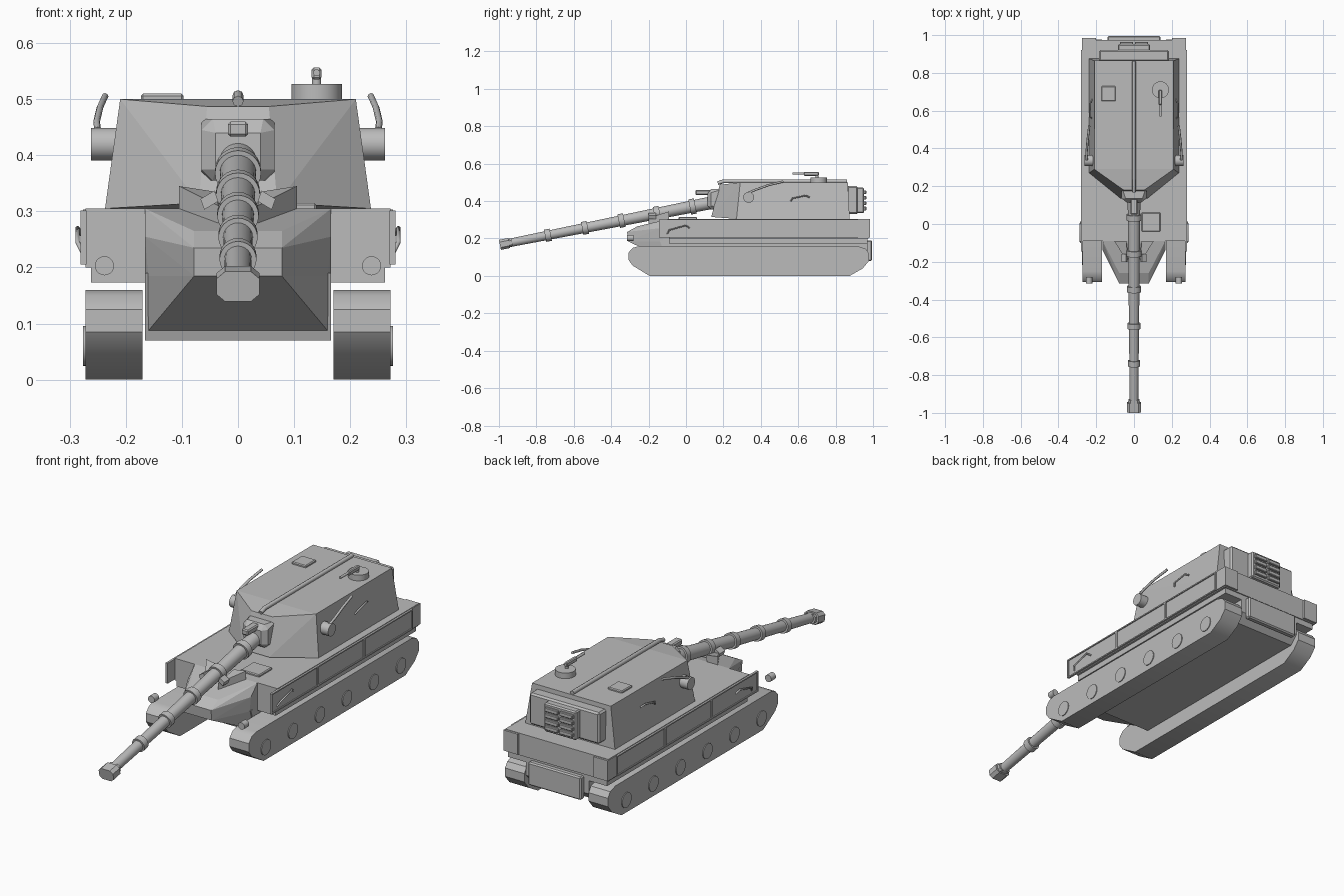
import bpy, bmesh, math
from mathutils import Vector

cube = bpy.data.objects.get("Cube")
if cube:
    bpy.data.objects.remove(cube, do_unlink=True)

grey = bpy.data.materials.new("plain_grey")
grey.use_nodes = True
GREY = (0.5, 0.5, 0.5, 1)
grey.diffuse_color = GREY
grey.node_tree.nodes["Principled BSDF"].inputs["Base Color"].default_value = GREY


def finish(name, bm, smooth=False, bevel=0):
    bmesh.ops.recalc_face_normals(bm, faces=bm.faces)
    me = bpy.data.meshes.new(name)
    bm.to_mesh(me)
    bm.free()
    me.materials.append(grey)
    ob = bpy.data.objects.new(name, me)
    bpy.context.collection.objects.link(ob)
    if bevel:
        mod = ob.modifiers.new("bevel", "BEVEL")
        mod.width, mod.segments = bevel, 1
    if smooth:
        bpy.ops.object.select_all(action="DESELECT")
        ob.select_set(True)
        bpy.context.view_layer.objects.active = ob
        bpy.ops.object.shade_smooth_by_angle(angle=math.radians(35))
    return ob


def box(name, x, y, z, bevel=0):
    """Box from (min, max) ranges."""
    return hull(name, [(a, b, c) for a in x for b in y for c in z], bevel)


def hull(name, points, bevel=0):
    """Convex solid around the points."""
    bm = bmesh.new()
    for p in points:
        bm.verts.new(p)
    bmesh.ops.convex_hull(bm, input=bm.verts)
    bmesh.ops.dissolve_limit(bm, angle_limit=0.01, verts=bm.verts, edges=bm.edges)
    return finish(name, bm, bevel=bevel)


def sym(points):
    """Points plus their mirror images across x = 0."""
    return points + [(-x, y, z) for x, y, z in points]


def rod(name, a, b, r1, r2=None, sides=20):
    """Cylinder or cone between two points."""
    a, b = Vector(a), Vector(b)
    d = b - a
    bm = bmesh.new()
    bmesh.ops.create_cone(bm, cap_ends=True, segments=sides, radius1=r1,
                          radius2=r1 if r2 is None else r2, depth=d.length)
    bmesh.ops.rotate(bm, verts=bm.verts, matrix=d.to_track_quat("Z", "Y").to_matrix())
    bmesh.ops.translate(bm, verts=bm.verts, vec=(a + b) / 2)
    return finish(name, bm, smooth=True)


def side_profile(name, points, x0, x1, smooth=False):
    """Extrude a (y, z) outline along x."""
    bm = bmesh.new()
    face = bm.faces.new([bm.verts.new((x0, y, z)) for y, z in points])
    ext = bmesh.ops.extrude_face_region(bm, geom=[face])
    verts = [g for g in ext["geom"] if isinstance(g, bmesh.types.BMVert)]
    bmesh.ops.translate(bm, verts=verts, vec=(x1 - x0, 0, 0))
    return finish(name, bm, smooth=smooth)


def wire(name, points, radius):
    """Bent round bar through the points, made into a mesh."""
    cu = bpy.data.curves.new(name, "CURVE")
    cu.dimensions, cu.bevel_depth, cu.bevel_resolution = "3D", radius, 2
    cu.use_fill_caps = True
    sp = cu.splines.new("POLY")
    sp.points.add(len(points) - 1)
    for p, co in zip(sp.points, points):
        p.co = (*co, 1)
    cu.materials.append(grey)
    ob = bpy.data.objects.new(name, cu)
    bpy.context.collection.objects.link(ob)
    return ob


# Hull
side_profile("lower_hull", [(-0.1, 0.07), (0.93, 0.07), (0.97, 0.11), (0.97, 0.19), (-0.14, 0.19)],
             -0.166, 0.166)
box("upper_hull", (-0.272, 0.272), (-0.09, 0.975), (0.2, 0.305))
box("sponson_floor", (-0.262, 0.262), (-0.09, 0.97), (0.173, 0.2))
hull("nose", sym([(0.166, -0.09, 0.305), (0.166, -0.09, 0.08), (0.166, -0.14, 0.255),
                  (0.16, -0.14, 0.185), (0.078, -0.26, 0.265),
                  (0.078, -0.315, 0.235), (0.078, -0.31, 0.185)]))
box("rear_plate", (-0.14, 0.14), (0.965, 0.995), (0.08, 0.19), 0.006)
box("driver_hatch", (0.04, 0.14), (-0.04, 0.06), (0.3, 0.315), 0.004)

# Tracks, skirts, lamps on both sides
track = [(-0.195, 0), (0.875, 0), (0.945, 0.04), (0.978, 0.08), (0.978, 0.12), (0.96, 0.145), (0.92, 0.158),
         (-0.25, 0.16), (-0.285, 0.15), (-0.307, 0.125), (-0.307, 0.085), (-0.285, 0.055)]
for s, side in ((1, "left"), (-1, "right")):
    side_profile(f"track_{side}", track, s * 0.17, s * 0.272, smooth=True)
    for i in range(6):
        y = -0.18 + i * 0.204
        rod(f"road_wheel_{side}_{i + 1}", (s * 0.26, y, 0.06), (s * 0.276, y, 0.06), 0.036)

    # Framed skirt panels
    edges = [-0.145, 0.205, 0.555, 0.92]
    for i, (a, b) in enumerate(zip(edges, edges[1:])):
        tag = f"{side}_{i + 1}"
        box(f"skirt_panel_{tag}", (s * 0.27, s * 0.276), (a, b), (0.205, 0.302))
        for n, z in enumerate((0.205, 0.296)):
            box(f"skirt_rail_{tag}_{n}", (s * 0.275, s * 0.281), (a, b), (z, z + 0.006))
        for n, y in enumerate((a, b - 0.006)):
            box(f"skirt_post_{tag}_{n}", (s * 0.275, s * 0.281), (y, y + 0.006), (0.205, 0.302))
    box(f"rear_fender_{side}", (s * 0.2, s * 0.276), (0.92, 0.985), (0.205, 0.303))
    wire(f"skirt_handle_{side}", [(s * 0.276, -0.1, 0.225), (s * 0.286, -0.09, 0.245),
                                  (s * 0.286, 0.0, 0.27), (s * 0.276, 0.02, 0.255)], 0.004)
    rod(f"headlamp_{side}", (s * 0.238, -0.315, 0.203), (s * 0.238, -0.28, 0.203), 0.017)

    # Travel lock arms
    hull(f"lock_arm_{side}", [(s * x, y, z) for x, y, z in (
        (0.035, -0.2, 0.27), (0.035, -0.2, 0.31), (0.105, -0.09, 0.3), (0.105, -0.09, 0.345),
        (0.05, -0.09, 0.3), (0.04, -0.09, 0.335), (0.03, -0.17, 0.31))])
    hull(f"lock_pad_{side}", [(s * x, y, z) for y in (-0.2, -0.16) for x, z in (
        (0.035, 0.318), (0.06, 0.303), (0.067, 0.322), (0.042, 0.337))])

    # Turret side drum with swept handle, and hand rail
    rod(f"side_drum_{side}", (s * 0.215, 0.335, 0.42), (s * 0.262, 0.335, 0.42), 0.029)
    wire(f"drum_handle_{side}", [(s * 0.25, 0.335, 0.445), (s * 0.252, 0.37, 0.46),
                                 (s * 0.246, 0.44, 0.485), (s * 0.237, 0.52, 0.505)], 0.006)
    wire(f"turret_rail_{side}", [(s * 0.226, 0.56, 0.4), (s * 0.234, 0.57, 0.415),
                                 (s * 0.231, 0.64, 0.43), (s * 0.222, 0.66, 0.42)], 0.004)

# Turret
hull("turret", sym([(0.237, 0.875, 0.305), (0.237, 0.27, 0.305), (0.07, 0.135, 0.315),
                    (0.208, 0.865, 0.5), (0.21, 0.29, 0.5), (0.055, 0.18, 0.487)]))
wire("roof_spine", [(0, 0.17, 0.496), (0, 0.2, 0.506), (0, 0.86, 0.506)], 0.01)
box("roof_hatch", (-0.173, -0.097), (0.65, 0.73), (0.495, 0.51), 0.004)
rod("cupola", (0.14, 0.71, 0.495), (0.14, 0.71, 0.527), 0.045, sides=28)
rod("cupola_mount", (0.14, 0.7, 0.52), (0.14, 0.7, 0.545), 0.008)
box("roof_gun_body", (0.131, 0.149), (0.63, 0.71), (0.535, 0.556), 0.004)
rod("roof_gun_barrel", (0.14, 0.57, 0.547), (0.14, 0.64, 0.547), 0.006)

# Turret rear: stowage box and louvred cooler
box("rear_stowage", (-0.185, 0.185), (0.86, 0.92), (0.33, 0.48), 0.008)
box("cooler", (-0.085, 0.085), (0.91, 0.952), (0.335, 0.472), 0.006)
for i in range(4):
    z = 0.35 + i * 0.029
    for n, x in enumerate((-0.074, 0.004)):
        box(f"cooler_louvre_{i + 1}_{n}", (x, x + 0.07), (0.95, 0.964), (z, z + 0.02), 0.003)

# Mantlet
hull("mantlet", sym([(0.065, 0.135, 0.375), (0.065, 0.135, 0.445), (0.045, 0.135, 0.355),
                     (0.045, 0.135, 0.465), (0.065, 0.2, 0.355), (0.065, 0.2, 0.465),
                     (0.04, 0.115, 0.375), (0.04, 0.115, 0.44)]))
box("sight_box", (-0.018, 0.018), (0.05, 0.14), (0.433, 0.46), 0.005)

# Main gun, drooping toward the front
breech, muzzle = Vector((0, 0.16, 0.396)), Vector((0, -0.985, 0.168))


def along(y):
    return breech.lerp(muzzle, (breech.y - y) / (breech.y - muzzle.y))


rod("gun_barrel", breech, muzzle, 0.034, 0.022, 24)
for i, y in enumerate((0.035, -0.155, -0.345, -0.54, -0.738)):
    rod(f"barrel_ring_{i + 1}", along(y + 0.015), along(y - 0.015), 0.041 - i * 0.002, sides=24)

# Eight-sided muzzle brake block
for name, a, b, w in (("muzzle_brake", -0.945, -0.995, 0.038), ("muzzle_collar", -0.93, -0.95, 0.03)):
    up = Vector((0, -0.195, 0.98))
    pts = []
    for c in (along(a), along(b)):
        for u, v in ((0.6, 0.85), (1, 0.45), (1, -0.45), (0.6, -0.85)):
            for s in (1, -1):
                pts.append(c + Vector((s * u * w, 0, 0)) + up * (v * w * 0.85))
    hull(name, pts)
